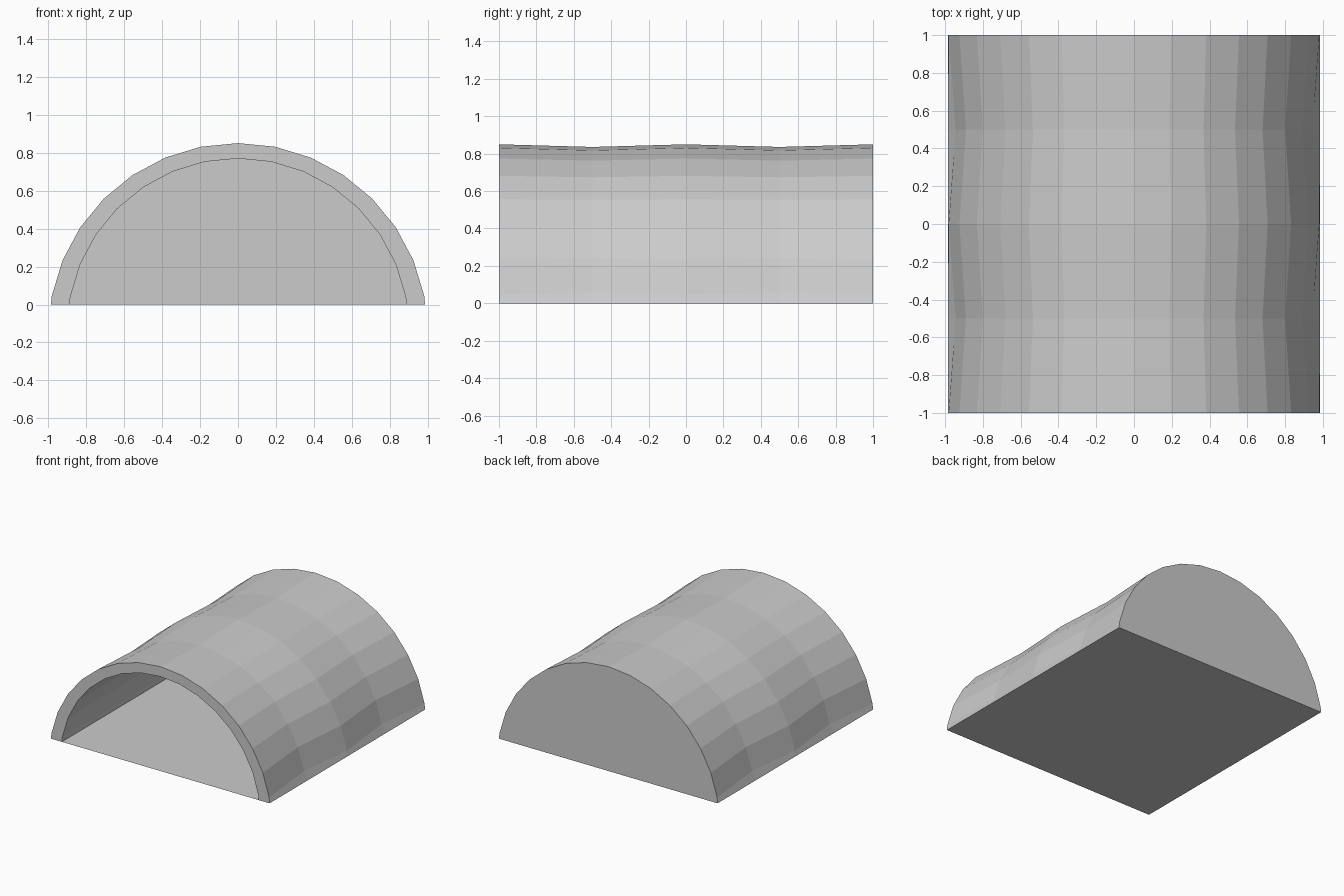
import bpy, bmesh
from math import sin, cos, radians

if "Cube" in bpy.data.objects:
    bpy.data.objects.remove(bpy.data.objects["Cube"])

RINGS = [-1, -0.5, 0, 0.5, 1]
FOOT = 0.985


def arch():
    """Upper part of a 32-sided circle, cut off at the ground."""
    pts = [(sin(radians(11.25 * k)), cos(radians(11.25 * k)) - 0.15) for k in range(-7, 8)]
    return [(-FOOT, 0)] + pts + [(FOOT, 0)]


def scaled(pts, sx, sz, centre=0.0):
    # feet keep their height on the ground
    return [(x * sx, centre + (z - centre) * sz) for x, z in pts]


def ring(bm, pts, y):
    return [bm.verts.new((x, y, z)) for x, z in pts]


def bridge(bm, a, b):
    for i in range(len(a) - 1):
        bm.faces.new((a[i], b[i], b[i + 1], a[i + 1]))


def finish(bm, name):
    bmesh.ops.recalc_face_normals(bm, faces=bm.faces)
    mesh = bpy.data.meshes.new(name)
    bm.to_mesh(mesh)
    bm.free()
    bpy.context.collection.objects.link(bpy.data.objects.new(name, mesh))


bm = bmesh.new()
outer = arch()

# Rippled outer skin: every second ring is pulled in, feet stay straight
pinched = scaled(outer, 0.963, 0.963, 0.47)
pinched[0], pinched[-1] = outer[0], outer[-1]
skins = [ring(bm, pinched if i % 2 else outer, y) for i, y in enumerate(RINGS)]
for a, b in zip(skins, skins[1:]):
    bridge(bm, a, b)

# Closed back wall
bm.faces.new(skins[-1])

# Front rim and smooth inner vault with its end wall
inner = scaled(outer, 0.9, 0.905)
mouth = ring(bm, inner, -1)
end = ring(bm, inner, 0.9)
bridge(bm, skins[0], mouth)
bridge(bm, mouth, end)
bm.faces.new(end)

# Flat floor spanning the whole footprint
left = [s[0] for s in skins]
right = [s[-1] for s in skins]
bm.faces.new(left + right[::-1] + [mouth[-1], mouth[0]])

finish(bm, "arched_shelter")
